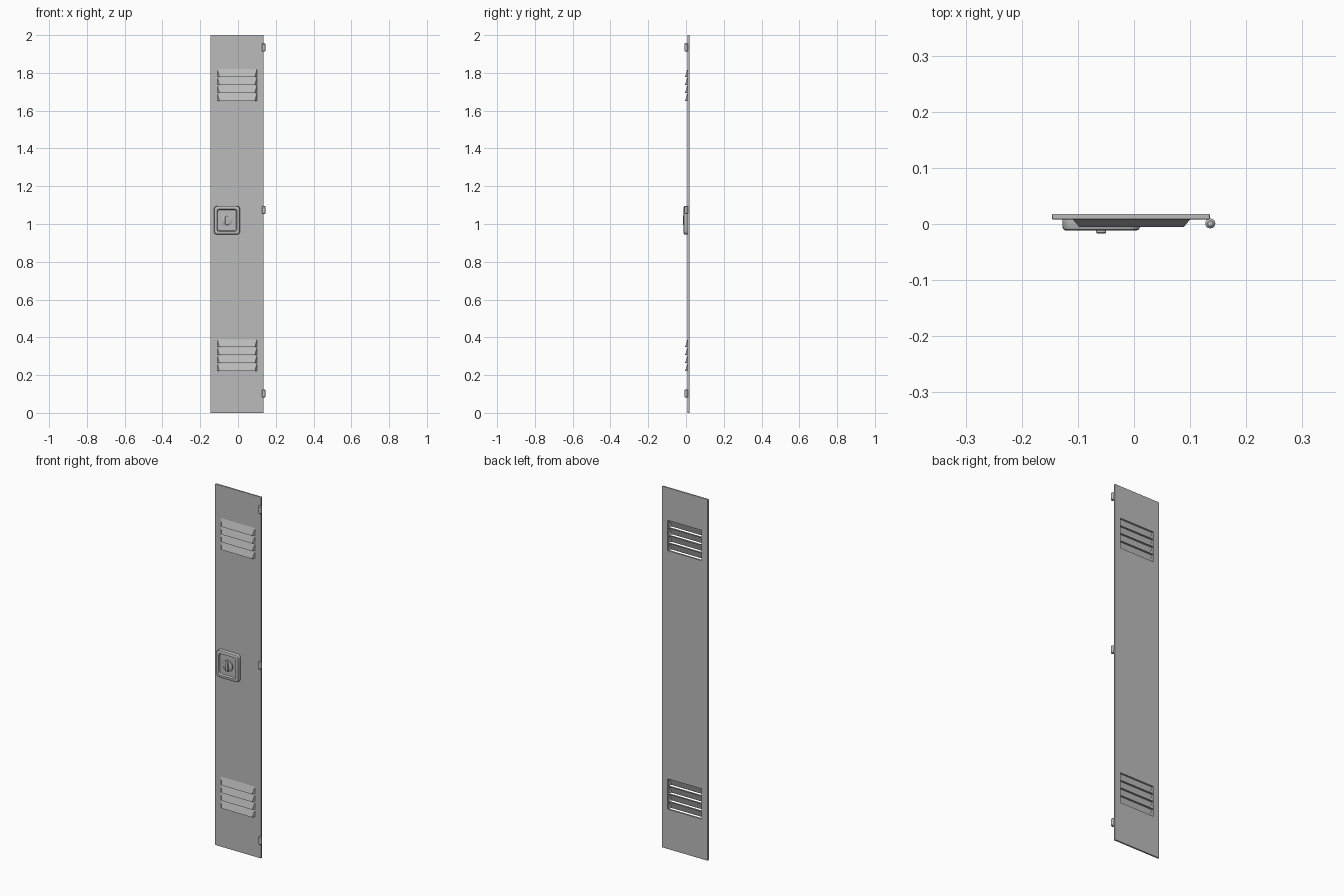
import bpy, bmesh, math

cube = bpy.data.objects.get("Cube")
if cube:
    bpy.data.objects.remove(cube, do_unlink=True)

# Single painted metal colour
metal = bpy.data.materials.new("grey_metal")
metal.use_nodes = True
GREY = (0.5, 0.5, 0.5, 1)
metal.diffuse_color = GREY
metal.node_tree.nodes["Principled BSDF"].inputs["Base Color"].default_value = GREY

LEFT, RIGHT, FRONT, BACK, HEIGHT = -0.146, 0.135, 0.008, 0.018, 2.0
VENT_L, VENT_R, PITCH, GAP, COUNT = -0.109, 0.1, 0.0425, 0.002, 4
VENT_BASES = (0.221, 1.652)


def make(name, bm, smooth=False):
    mesh = bpy.data.meshes.new(name)
    bm.to_mesh(mesh)
    bm.free()
    obj = bpy.data.objects.new(name, mesh)
    bpy.context.collection.objects.link(obj)
    mesh.materials.append(metal)
    if smooth:
        bpy.ops.object.select_all(action='DESELECT')
        obj.select_set(True)
        bpy.context.view_layer.objects.active = obj
        bpy.ops.object.shade_smooth_by_angle(angle=math.radians(35))
    return obj


# Slot heights for both vents
slots = [(base + i * PITCH, base + (i + 1) * PITCH - GAP)
         for base in VENT_BASES for i in range(COUNT)]


def door_panel():
    xs = [LEFT, VENT_L, VENT_R, RIGHT]
    zs = sorted([0, HEIGHT] + [z for s in slots for z in s])
    bm = bmesh.new()
    grid = [[bm.verts.new((x, FRONT, z)) for x in xs] for z in zs]
    for j in range(len(zs) - 1):
        for i in range(len(xs) - 1):
            if i == 1 and j % 2 == 1:      # open louver slot
                continue
            bm.faces.new((grid[j][i], grid[j][i + 1],
                          grid[j + 1][i + 1], grid[j + 1][i]))
    # Give the sheet its thickness
    ext = bmesh.ops.extrude_face_region(bm, geom=bm.faces[:], use_keep_orig=True)
    moved = [v for v in ext["geom"] if isinstance(v, bmesh.types.BMVert)]
    bmesh.ops.translate(bm, verts=moved, vec=(0, BACK - FRONT, 0))
    bmesh.ops.recalc_face_normals(bm, faces=bm.faces)

    # Soften only the outer rim
    def on_rim(f):
        c = f.calc_center_median()
        return (min(abs(c.x - LEFT), abs(c.x - RIGHT),
                    abs(c.z), abs(c.z - HEIGHT)) < 1e-4)
    rim = [e for e in bm.edges if any(on_rim(f) for f in e.link_faces)
           and len(e.link_faces) == 2 and e.calc_face_angle(0) > 1]
    bmesh.ops.bevel(bm, geom=rim, offset=0.002, segments=2,
                    profile=0.5, affect='EDGES')
    make("door_panel", bm)


def louvers(name, group):
    # Hooded blades: slanted face and two cheeks, open underneath
    bm = bmesh.new()
    for z0, z1 in group:
        tl, tr, bl, br, fl, fr = [bm.verts.new(p) for p in (
            (VENT_L, FRONT, z1), (VENT_R, FRONT, z1),
            (VENT_L, FRONT, z0), (VENT_R, FRONT, z0),
            (VENT_L + 0.011, -0.005, z0), (VENT_R - 0.011, -0.005, z0))]
        bm.faces.new((tl, fl, fr, tr))
        bm.faces.new((tl, bl, fl))
        bm.faces.new((tr, fr, br))
    make(name, bm)


def loft(name, cx, cz, rings, steps=5):
    # Stack of rounded rectangles (half width, half height, radius, y), capped
    bm = bmesh.new()
    loops = []
    for hw, hh, r, y in rings:
        loop = []
        for q, (sx, sz) in enumerate(((1, 1), (-1, 1), (-1, -1), (1, -1))):
            for k in range(steps + 1):
                a = (q + k / steps) * math.pi / 2
                loop.append(bm.verts.new((cx + sx * (hw - r) + r * math.cos(a), y,
                                          cz + sz * (hh - r) + r * math.sin(a))))
        loops.append(loop)
    for a, b in zip(loops, loops[1:]):
        for i in range(len(a)):
            j = (i + 1) % len(a)
            bm.faces.new((a[i], a[j], b[j], b[i]))
    bm.faces.new(loops[-1])
    return make(name, bm, smooth=True)


door_panel()
louvers("lower_louvers", slots[:COUNT])
louvers("upper_louvers", slots[COUNT:])

# Lock: dished housing, round barrel and turning tab
LX, LZ = -0.0585, 1.02
loft("lock_housing", LX, LZ, [
    (0.069, 0.076, 0.018, 0.009), (0.069, 0.076, 0.018, -0.006),
    (0.067, 0.074, 0.017, -0.010), (0.062, 0.069, 0.015, -0.012),
    (0.053, 0.059, 0.012, -0.012), (0.049, 0.055, 0.010, -0.002)])
loft("lock_barrel", LX, LZ, [
    (0.030, 0.030, 0.0299, -0.001), (0.030, 0.030, 0.0299, -0.009),
    (0.027, 0.027, 0.0269, -0.011)])
loft("lock_tab", LX, LZ, [
    (0.009, 0.025, 0.004, -0.010), (0.009, 0.025, 0.004, -0.015),
    (0.007, 0.023, 0.003, -0.017)])

# Hinge knuckles on the left edge, with chamfered ends
for label, z in (("lower", 0.103), ("middle", 1.074), ("upper", 1.935)):
    bm = bmesh.new()
    bmesh.ops.create_cone(bm, cap_ends=True, segments=12, radius1=0.009,
                          radius2=0.009, depth=0.044)
    ends = [e for e in bm.edges if abs(e.verts[0].co.z - e.verts[1].co.z) < 1e-5]
    bmesh.ops.bevel(bm, geom=ends, offset=0.004, segments=1, affect='EDGES')
    bmesh.ops.translate(bm, verts=bm.verts, vec=(0.136, 0.001, z))
    make(label + "_hinge", bm, smooth=True)
